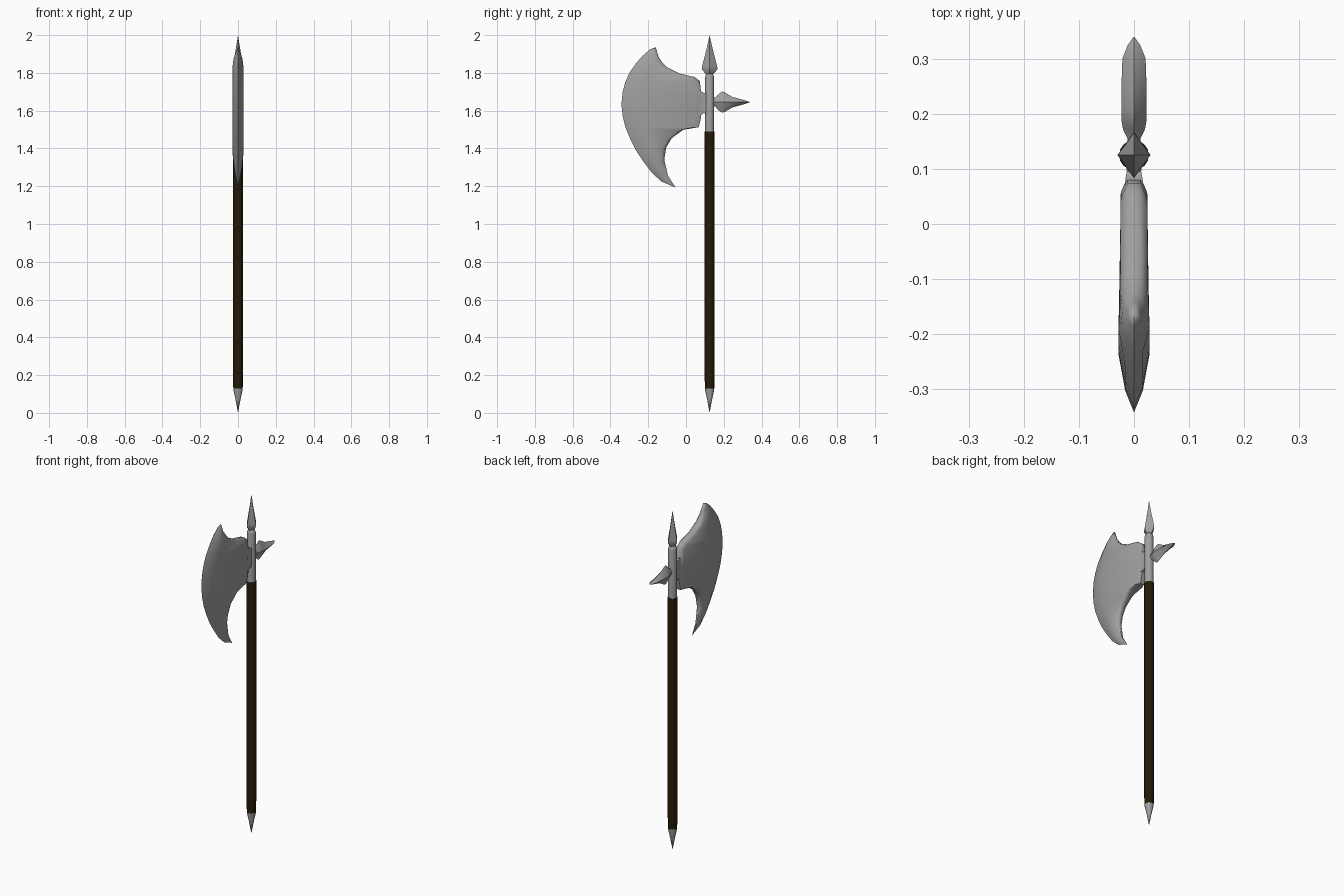
import bpy, bmesh, math
from mathutils import Vector

if "Cube" in bpy.data.objects:
    bpy.data.objects.remove(bpy.data.objects["Cube"])

POLE_Y = 0.125
HEAD_Z = 1.645

STEEL = bpy.data.materials.new("dark_steel")
STEEL.diffuse_color = (0.35, 0.35, 0.35, 1)
STEEL.use_nodes = True
STEEL.node_tree.nodes["Principled BSDF"].inputs["Base Color"].default_value = STEEL.diffuse_color
WOOD = bpy.data.materials.new("dark_wood")
WOOD.diffuse_color = (0.018, 0.010, 0.002, 1)
WOOD.use_nodes = True
WOOD.node_tree.nodes["Principled BSDF"].inputs["Base Color"].default_value = WOOD.diffuse_color


def loft(name, rings, angle=30, mat=STEEL):
    """Skin a list of equal-length closed rings, capping both ends."""
    bm = bmesh.new()
    rows = [[bm.verts.new(p) for p in ring] for ring in rings]
    n = len(rows[0])
    for a, b in zip(rows, rows[1:]):
        for i in range(n):
            j = (i + 1) % n
            bm.faces.new((a[i], a[j], b[j], b[i]))
    bm.faces.new(rows[0])
    bm.faces.new(rows[-1])
    bmesh.ops.remove_doubles(bm, verts=bm.verts, dist=0.0004)
    bmesh.ops.recalc_face_normals(bm, faces=bm.faces)
    mesh = bpy.data.meshes.new(name)
    bm.to_mesh(mesh)
    bm.free()
    mesh.materials.append(mat)
    ob = bpy.data.objects.new(name, mesh)
    bpy.context.collection.objects.link(ob)
    bpy.ops.object.select_all(action='DESELECT')
    ob.select_set(True)
    bpy.context.view_layer.objects.active = ob
    bpy.ops.object.shade_smooth_by_angle(angle=math.radians(angle))
    return ob


def upright(name, profile, sides, **kw):
    """Vertical loft from (z, half x, half y) sections around the pole axis."""
    rings = []
    for z, rx, ry in profile:
        rings.append([(rx * math.cos(2 * math.pi * i / sides),
                       POLE_Y + ry * math.sin(2 * math.pi * i / sides), z)
                      for i in range(sides)])
    return loft(name, rings, **kw)


# Wooden pole
upright("wooden_pole", [(0.13, .025, .025), (0.23, .027, .027), (1.49, .027, .027)], 16, mat=WOOD)

# Pointed foot
upright("foot_spike", [(0, 0, 0), (0.07, .013, .013), (0.12, .024, .024), (0.14, .025, .025)],
        8, angle=50)

# Metal socket with a slightly rounded top
upright("head_socket", [(1.47, .025, .025), (1.495, .024, .024), (1.775, .024, .024),
                        (1.787, .021, .021), (1.795, .014, .014)], 12, angle=35)

# Four-sided top spike
upright("top_spike", [(1.78, .016, .020), (1.79, .014, .016), (1.80, .021, .026), (1.82, .030, .042),
                      (1.835, .028, .040), (1.90, .016, .023), (1.95, .008, .011),
                      (2.0, 0, 0)], 4)

# Back spike: faceted, tall near the socket and tapering to a point
section = [(1, 0), (.5, .6), (0, 1), (-.5, .6), (-1, 0), (-.5, -.6), (0, -1), (.5, -.6)]
rings = []
for y, w, h in [(.135, .012, .022), (.155, .012, .024), (.172, .020, .042), (.190, .023, .056),
                (.205, .023, .052), (.245, .023, .028), (.300, .021, .013), (.325, .011, .005),
                (.340, 0, 0)]:
    rings.append([(w * a, y, HEAD_Z + h * b) for a, b in section])
loft("back_spike", rings)

# Flared plate joining blade and socket
rings = []
for y, w, h in [(.070, .017, .062), (.085, .015, .060), (.095, .013, .052), (.112, .015, .060)]:
    rings.append([(a * w, y, HEAD_Z - .005 + b * h) for a, b in [(1, 1), (-1, 1), (-1, -1), (1, -1)]])
loft("blade_mount", rings)

# Blade: rows of (cutting edge y, z, inner edge y, z) from top tip to bottom tip
rows = [(-.16, 1.935, -.16, 1.935), (-.19, 1.925, -.145, 1.885), (-.23, 1.89, -.125, 1.855),
        (-.265, 1.85, -.098, 1.828), (-.30, 1.80, -.035, 1.797), (-.322, 1.75, .045, 1.778),
        (-.335, 1.70, .073, 1.757), (-.342, 1.635, .085, 1.66), (-.335, 1.57, .080, 1.565),
        (-.32, 1.51, .067, 1.512), (-.295, 1.45, -.013, 1.50), (-.265, 1.39, -.075, 1.455),
        (-.225, 1.33, -.105, 1.405), (-.18, 1.27, -.115, 1.34), (-.13, 1.225, -.095, 1.255),
        (-.055, 1.193, -.055, 1.193)]
rings = []
for oy, oz, iy, iz in rows:
    outer, inner = Vector((0, oy, oz)), Vector((0, iy, iz))
    span = (inner - outer).length
    s = min(1, span / .13)
    d = (inner - outer) / span if span else Vector()
    ridge = outer + d * min(.105, .45 * span)
    bevel = inner - d * min(.028, .25 * span)
    side = [(outer + d * min(.04, .2 * span), .016), (ridge, .028), (bevel, .024), (inner, .012)]
    half = [p + Vector((w * s, 0, 0)) for p, w in side]
    other = [p - Vector((w * s, 0, 0)) for p, w in reversed(side)]
    rings.append([outer] + half + other)
loft("axe_blade", rings, angle=60)
